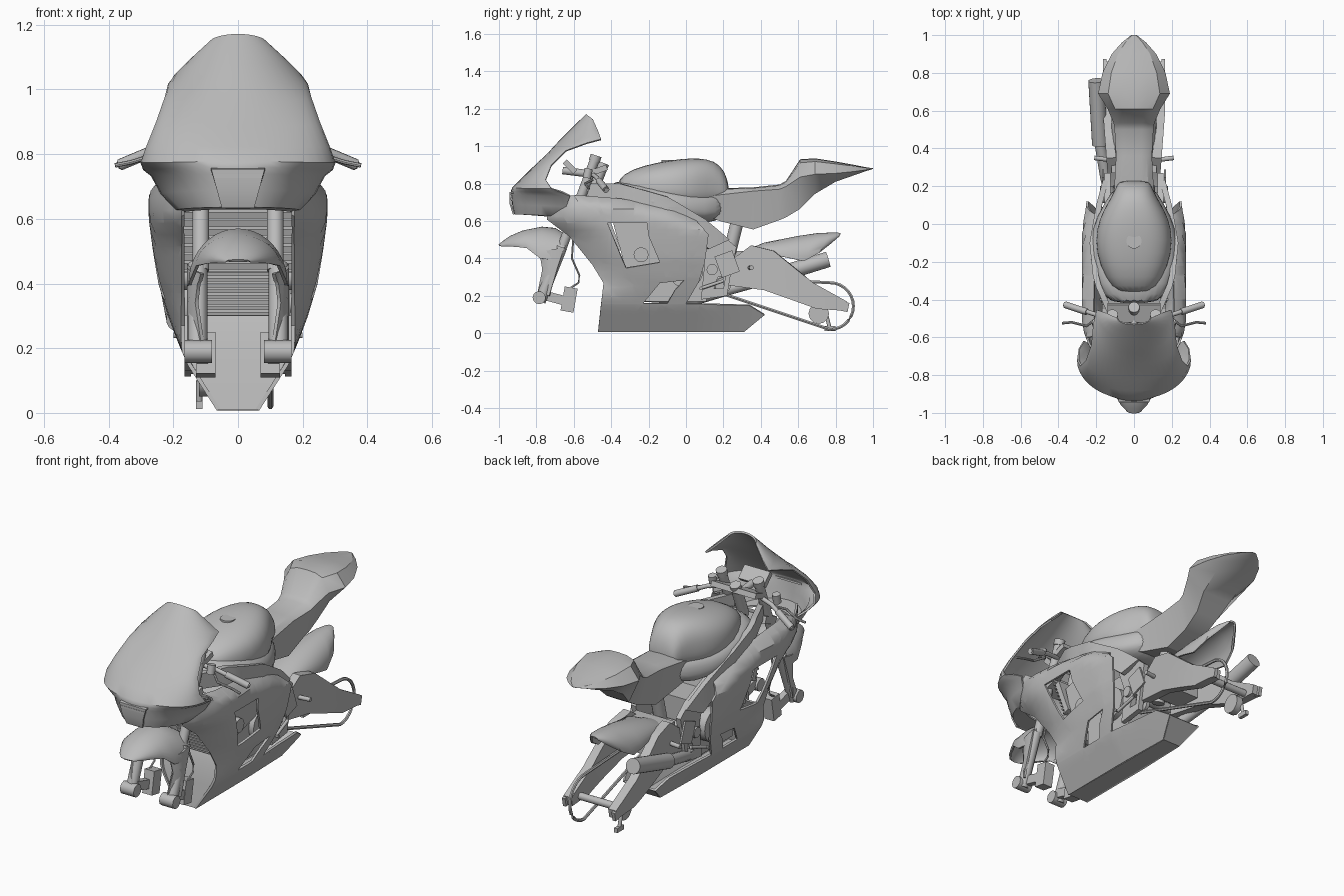
import bpy, bmesh
from math import sin, cos, pi, radians
from mathutils import Vector, Matrix

if "Cube" in bpy.data.objects:
    bpy.data.objects.remove(bpy.data.objects["Cube"])

GREY = (0.5, 0.5, 0.5, 1)
paint = bpy.data.materials.new("plain_grey")
paint.use_nodes = True
paint.diffuse_color = GREY
paint.node_tree.nodes["Principled BSDF"].inputs["Base Color"].default_value = GREY


def finish(name, bm, mirror=False, solid=0, subsurf=0, angle=35):
    bmesh.ops.recalc_face_normals(bm, faces=bm.faces)
    mesh = bpy.data.meshes.new(name)
    bm.to_mesh(mesh)
    bm.free()
    mesh.materials.append(paint)
    ob = bpy.data.objects.new(name, mesh)
    bpy.context.collection.objects.link(ob)
    if subsurf:
        ob.modifiers.new("subsurf", 'SUBSURF').levels = subsurf
    if solid:
        mod = ob.modifiers.new("solid", 'SOLIDIFY')
        mod.thickness, mod.offset = solid, 0
    if mirror:
        ob.modifiers.new("mirror", 'MIRROR').use_clip = False
    bpy.ops.object.select_all(action='DESELECT')
    ob.select_set(True)
    bpy.context.view_layer.objects.active = ob
    bpy.ops.object.convert(target='MESH')
    bpy.ops.object.shade_smooth_by_angle(angle=radians(angle))


def bridge(rings, closed=True, loop=False):
    """Skin a list of point rings; closed rings get end caps."""
    bm = bmesh.new()
    vs = [[bm.verts.new(p) for p in r] for r in rings]
    n = len(vs[0])
    pairs = list(zip(vs, vs[1:])) + ([(vs[-1], vs[0])] if loop else [])
    for a, b in pairs:
        for i in range(n if closed else n - 1):
            j = (i + 1) % n
            bm.faces.new((a[i], a[j], b[j], b[i]))
    if closed and not loop:
        bm.faces.new(vs[0])
        bm.faces.new(vs[-1])
    return bm


def shell(name, rows, solid=0.01, n=20):
    """Arched skin; each row is centre y, z and edge x, y, z."""
    rings = []
    for yc, zc, xe, ye, ze in rows:
        ts = [pi * (i / n - 0.5) for i in range(n + 1)]
        rings.append([(xe * sin(t), yc + (ye - yc) * (1 - cos(t)),
                       zc + (ze - zc) * (1 - cos(t))) for t in ts])
    finish(name, bridge(rings, closed=False), solid=solid)


def loft(name, sections, n=24, p=0.8):
    """Rounded body along y; each section is y, half width, bottom, top."""
    rings = []
    for y, w, zb, zt in sections:
        zm = zb + 0.4 * (zt - zb)
        ring = []
        for i in range(n):
            c, s = cos(2 * pi * i / n), sin(2 * pi * i / n)
            h = zt - zm if s > 0 else zm - zb
            ring.append((w * abs(c) ** p * (1 if c > 0 else -1), y,
                         zm + h * abs(s) ** p * (1 if s > 0 else -1)))
        rings.append(ring)
    finish(name, bridge(rings), subsurf=1)


def tube(name, pts, r, mirror=False, loop=False, n=12):
    pts = [Vector(p) for p in pts]
    rings = []
    for i, p in enumerate(pts):
        a = pts[i - 1] if i or loop else p
        b = pts[(i + 1) % len(pts)] if i < len(pts) - 1 or loop else p
        d = (b - a).normalized()
        u = d.cross(Vector((0, 0, 1)) if abs(d.z) < 0.9 else Vector((0, 1, 0))).normalized()
        v = d.cross(u)
        rings.append([p + r * (u * cos(2 * pi * k / n) + v * sin(2 * pi * k / n)) for k in range(n)])
    finish(name, bridge(rings, loop=loop), mirror)


def box(name, at, size, tilt=0, mirror=False):
    bm = bmesh.new()
    bmesh.ops.create_cube(bm, size=1, matrix=Matrix.Translation(at)
                          @ Matrix.Rotation(radians(tilt), 4, 'X') @ Matrix.Diagonal((*size, 1)))
    finish(name, bm, mirror)


def inside(y, z, loops):
    hit = False
    for lp in loops:
        for (y1, z1), (y2, z2) in zip(lp, lp[1:] + lp[:1]):
            if (z1 > z) != (z2 > z) and y < y1 + (z - z1) / (z2 - z1) * (y2 - y1):
                hit = not hit
    return hit


def panel(name, loops, x_of, solid, cells=14):
    """Mirrored side plate: outline plus holes in y, z, bent outwards by x_of."""
    ys, zs = zip(*loops[0])
    bm = bmesh.new()
    bmesh.ops.create_grid(bm, x_segments=cells, y_segments=cells, size=1)
    m = max(v.co.x for v in bm.verts)
    for v in bm.verts:
        fy, fz = (v.co.x / m + 1) / 2, (v.co.y / m + 1) / 2
        v.co = (0, min(ys) + fy * (max(ys) - min(ys)), min(zs) + fz * (max(zs) - min(zs)))
    for lp in loops:
        for (y1, z1), (y2, z2) in zip(lp, lp[1:] + lp[:1]):
            bmesh.ops.bisect_plane(bm, geom=bm.verts[:] + bm.edges[:] + bm.faces[:], dist=1e-5,
                                   plane_co=(0, y1, z1), plane_no=(0, z2 - z1, y1 - y2))
    out = [f for f in bm.faces if not inside(*f.calc_center_median().yz, loops)]
    bmesh.ops.delete(bm, geom=out, context='FACES')
    for v in bm.verts:
        v.co.x = x_of(v.co.y, v.co.z)
    finish(name, bm, True, solid)


def ribbon(name, path, x_of, solid=0.01):
    """Plate spanning the bike's width along a y, z path."""
    finish(name, bridge([[(-x_of(y, z), y, z), (x_of(y, z), y, z)] for y, z in path], closed=False), solid=solid)


def interp(t, table):
    for (a, va), (b, vb) in zip(table, table[1:]):
        if t <= b:
            return va + (vb - va) * max(0, (t - a) / (b - a))
    return table[-1][1]


def fairing_x(y, z):
    """Half width of the fairing, curling inwards at its front and top edges."""
    w = interp(z, [(.01, .06), (.15, .15), (.22, .18), (.3, .21), (.4, .24), (.5, .257), (.6, .27), (.74, .27)])
    w *= interp(y, [(0, 1), (.12, .94), (.42, .82)])
    front = interp(z, [(.01, -.47), (.27, -.44), (.37, -.5), (.52, -.62), (.61, -.74)])
    top = interp(y, [(-.6, .735), (-.35, .715), (-.08, .665), (.05, .6)])
    k = max(0, 1 - (y - front) / .25) ** 2
    x = w + (min(w, .17) - w) * min(1, k)
    return x - .06 * max(0, 1 - (top - z) / .06) ** 2 * (z > .55) * (y > -.6)


# Nose cowl with windscreen, and the air intake plate
shell("nose_cowl", [
    (-.53, 1.168, .085, -.50, 1.14), (-.57, 1.13, .15, -.47, 1.075), (-.62, 1.08, .195, -.455, 1.035),
    (-.68, 1.02, .212, -.53, 1.015), (-.74, .955, .222, -.64, .975), (-.82, .88, .25, -.72, .895),
    (-.88, .82, .28, -.75, .82), (-.925, .775, .297, -.72, .775), (-.932, .76, .29, -.66, .755),
    (-.93, .74, .265, -.62, .735), (-.925, .69, .235, -.64, .68), (-.915, .64, .195, -.66, .63),
    (-.80, .635, .18, -.66, .62)])
ribbon("air_intake", [(-.91, .755), (-.94, .75), (-.938, .69), (-.92, .635)], lambda y, z: .05 + .28 * (z - .635))
box("intake_lip", (0, -.937, .732), (.15, .016, .012))

# Side fairings with two windows, and the belly pan
panel("side_fairing", [
    [(-.75, .73), (-.6, .735), (-.35, .715), (-.08, .665), (.05, .6), (.12, .53), (.1, .38), (.07, .28), (0, .16),
     (.34, .15), (.42, .1), (.31, .01), (-.47, .01), (-.455, .15), (-.44, .27), (-.5, .37), (-.62, .52), (-.74, .61)],
    [(-.42, .59), (-.21, .59), (-.2, .52), (-.14, .38), (-.32, .35), (-.35, .42)],
    [(-.23, .16), (-.14, .27), (-.01, .285), (-.06, .23), (-.1, .16)]], fairing_x, .012, 20)
ribbon("belly_pan", [(-.40, .3), (-.42, .25), (-.44, .15), (-.465, .012), (.31, .012), (.415, .1)], fairing_x)

# Tank, cap, side cover and tail
loft("fuel_tank", [(-.37, .09, .74, .82), (-.29, .15, .70, .88), (-.15, .205, .68, .915), (-.02, .2, .66, .935),
                   (.07, .165, .66, .937), (.15, .115, .68, .925), (.21, .09, .70, .87), (.23, .07, .72, .78)])
tube("fuel_cap", [(0, -.09, .90), (0, -.09, .925)], .04, n=24)
loft("tank_side_cover", [(-.43, .13, .70, .80), (-.32, .20, .66, .82), (-.18, .24, .64, .80), (-.02, .225, .60, .78),
                         (.1, .165, .58, .76), (.22, .09, .62, .76)])
tail = []
for y, w, zt, ze, wb, zb in [
        (.06, .13, .75, .72, .11, .645), (.18, .105, .775, .74, .085, .60), (.36, .095, .78, .76, .065, .555),
        (.5, .103, .795, .77, .06, .605), (.535, .108, .815, .785, .065, .62), (.61, .14, .93, .835, .07, .665),
        (.69, .19, .935, .85, .09, .745), (.8, .167, .918, .855, .1, .81), (.9, .118, .90, .865, .07, .845),
        (.96, .065, .888, .873, .03, .866), (1, .015, .882, .88, .01, .878)]:
    half = [(w * .4, y, zt - .003), (w * .72, y, zt - .2 * (zt - ze)), (w, y, ze), (wb, y, zb)]
    tail.append([(0, y, zt)] + half + [(-a, b, c) for a, b, c in reversed(half)])
finish("seat_and_tail", bridge(tail), angle=32)

# Frame spars, pivot plates and swingarm
panel("frame_spar", [[(-.55, .8), (-.35, .8), (-.1, .73), (.1, .61), (.23, .5), (.12, .45), (-.1, .64), (-.35, .7), (-.55, .72)]],
      lambda y, z: interp(y, [(-.55, .09), (-.3, .2), (-.1, .22), (.1, .185), (.23, .15)]), .03)
panel("pivot_plate", [[(.02, .6), (.2, .52), (.27, .46), (.24, .32), (.22, .2), (.08, .18), (.1, .38)],
                      [(.17, .3), (.21, .3), (.2, .24), (.15, .24)]], lambda y, z: .14, .03, 6)
panel("swingarm", [[(.2, .38), (.27, .41), (.35, .47), (.47, .44), (.68, .27), (.86, .17), (.85, .12), (.7, .13), (.42, .23), (.2, .26)]],
      lambda y, z: .11 + .03 * interp(y, [(.2, 0), (.6, 1)]), .05, 6)
box("swingarm_bridge", (0, .34, .36), (.24, .14, .16))
tube("rear_axle", [(-.165, .78, .15), (.165, .78, .15)], .02)
box("axle_adjuster", (.155, .81, .15), (.02, .12, .05), -12, True)

# Engine, radiators and covers
box("engine_block", (0, -.06, .33), (.26, .34, .32))
box("cylinder_head", (0, -.21, .5), (.3, .3, .28), 15)
tube("clutch_cover", [(-.18, 0, .33), (.16, 0, .33)], .09, n=24)
tube("cylinder_cap", [(-.18, -.24, .42), (.18, -.24, .42)], .04)
tube("pivot_bolt", [(-.17, .14, .34), (.17, .14, .34)], .03)
for name, w, top, low in (("upper", .17, (-.46, .65), (-.38, .44)), ("lower", .1, (-.4, .42), (-.36, .28))):
    ribbon(name + "_radiator", [(top[0] + .02, top[1]), (low[0] + .02, low[1])], lambda y, z: w, .03)
    for i in range(9):
        f = i / 8
        box(f"{name}_radiator_fin", (0, top[0] + f * (low[0] - top[0]), top[1] + f * (low[1] - top[1])), (2 * w, .02, .009))

# Front fender, guards, forks and brakes
shell("front_fender", [(-1, .47, .035, -.985, .468), (-.975, .49, .07, -.945, .466), (-.94, .515, .095, -.9, .462),
                       (-.87, .545, .125, -.85, .455), (-.77, .565, .148, -.78, .40), (-.7, .558, .152, -.70, .39),
                       (-.64, .52, .14, -.65, .45)])
panel("fender_guard", [[(-.8, .43), (-.775, .4), (-.765, .34), (-.79, .22), (-.73, .2), (-.69, .34), (-.65, .46)]],
      lambda y, z: interp(y, [(-.79, .11), (-.73, .152)]), .012, 5)
tube("fork_lower", [(.125, -.78, .17), (.125, -.665, .46)], .03, True)
tube("fork_upper", [(.115, -.67, .44), (.115, -.49, .92)], .026, True)
tube("fork_cap", [(.115, -.49, .92), (.115, -.48, .95)], .03, True)
tube("axle_clamp", [(.08, -.785, .19), (.165, -.785, .19)], .035, True)
box("caliper_bracket", (.11, -.71, .19), (.035, .12, .05), -15, True)
box("brake_caliper", (.1, -.625, .18), (.06, .07, .13), -10, True)
tube("brake_hose", [(.12, -.62, .24), (.12, -.575, .27), (.12, -.57, .31), (.12, -.61, .4), (.1, -.6, .55)], .006, True, n=6)

# Steering head, handlebars and levers
box("top_clamp", (0, -.47, .87), (.28, .1, .03), 20)
box("lower_clamp", (0, -.56, .7), (.28, .1, .04), 20)
tube("steering_stem", [(0, -.53, .68), (0, -.44, .91)], .03)
tube("dash_mount", [(0, -.5, .85), (0, -.66, .87)], .02)
box("dashboard", (0, -.62, .89), (.16, .03, .08), 45)
tube("handlebar", [(.11, -.5, .85), (.2, -.48, .835), (.37, -.425, .765)], .012, True)
tube("grip", [(.25, -.465, .815), (.365, -.427, .767)], .018, True)
tube("lever", [(.2, -.5, .82), (.25, -.54, .80), (.33, -.52, .775), (.38, -.525, .765)], .007, True, n=8)
tube("brake_reservoir", [(.2, -.53, .83), (.2, -.52, .88)], .022, True)

# Rear fender, chain, exhaust and small rear parts
shell("rear_fender", [(.3, .43, .09, .28, .38), (.42, .48, .11, .42, .43), (.6, .515, .115, .56, .40), (.7, .53, .11, .63, .385),
                      (.77, .533, .09, .71, .43), (.81, .533, .05, .77, .48), (.825, .53, .02, .815, .52)])
arc = [(.1, .77 + .125 * sin(a), .145 + .125 * cos(a)) for a in (pi * i / 14 for i in range(15))]
arc += [(.1, .2 - .045 * sin(a), .255 - .045 * cos(a)) for a in (pi * i / 6 for i in range(7))]
tube("drive_chain", arc, .009, loop=True, n=6)
tube("front_sprocket", [(.09, .2, .255), (.11, .2, .255)], .04)
tube("exhaust_muffler", [(-.18, .42, .29), (-.2, .76, .395)], .042, n=20)
tube("exhaust_pipe", [(-.08, -.25, .2), (-.1, .05, .18), (-.15, .25, .24), (-.18, .43, .29)], .03)
tube("rear_caliper", [(-.12, .71, .105), (-.08, .71, .105)], .055)
tube("brake_hook", [(-.12, .75, .1), (-.12, .77, .02)], .01)
box("hook_foot", (-.12, .77, .025), (.02, .06, .025))
tube("foot_peg", [(.13, .34, .35), (.21, .35, .35)], .012, True)
box("heel_guard", (.165, .22, .37), (.01, .1, .12), 20, True)
tube("foot_lever", [(.17, .2, .28), (.18, .08, .24), (.2, .08, .24)], .009, True)
tube("shock", [(0, .2, .3), (0, .27, .58)], .035)
